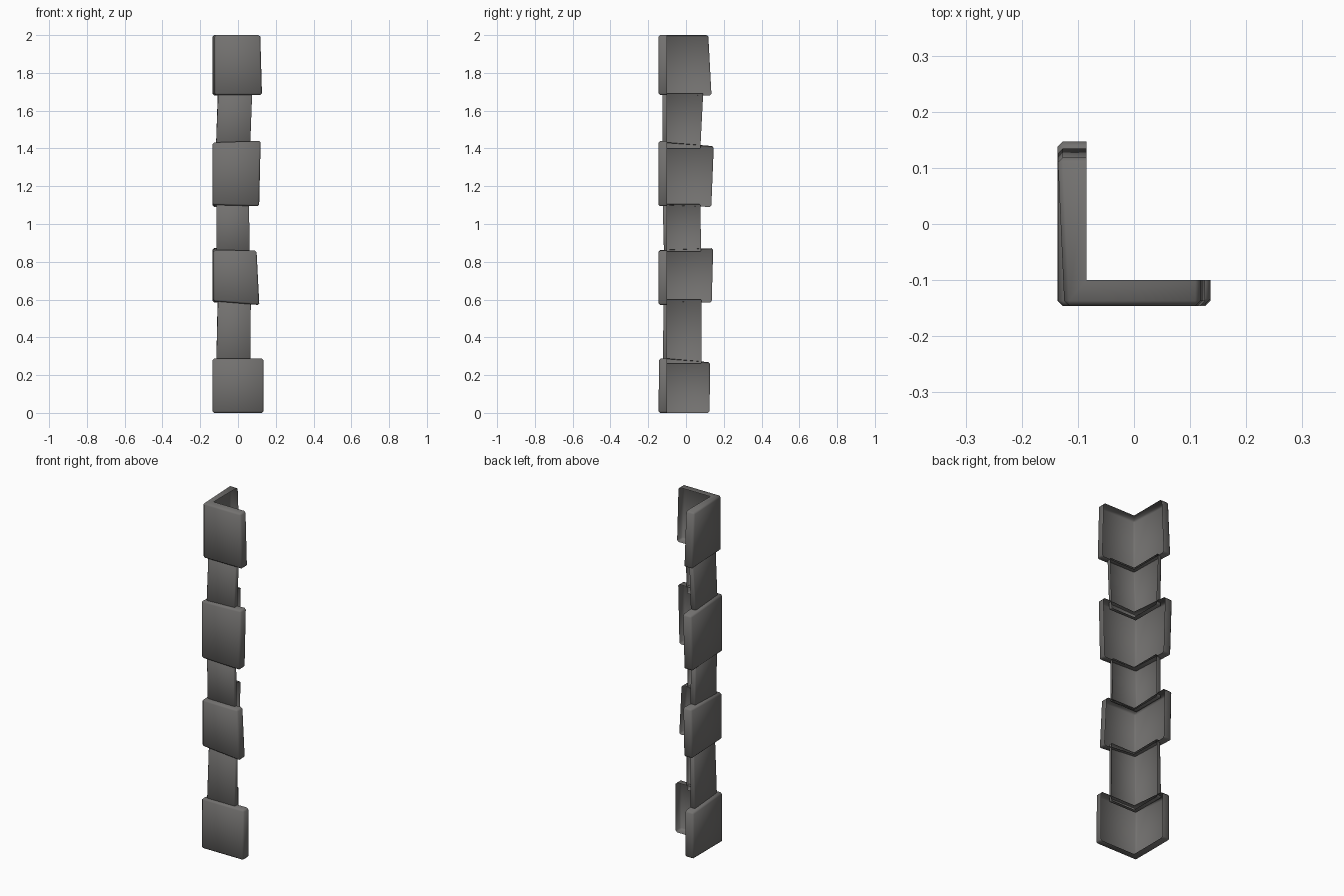
import bpy, bmesh, math

if "Cube" in bpy.data.objects:
    bpy.data.objects.remove(bpy.data.objects["Cube"])

# Weathered stone, one colour for the whole corner
stone = bpy.data.materials.new("dark_grey_stone")
stone.diffuse_color = (0.17, 0.165, 0.16, 1)
stone.use_nodes = True
stone.node_tree.nodes["Principled BSDF"].inputs["Base Color"].default_value = stone.diffuse_color

IX, IY = -0.085, -0.10  # planes where the caps and ends stop; the back is open


def corner_block(name, bottom, top, bevel):
    """L-shaped facing block, open at the back. Each level is (corner_x, corner_y,
    left_x, x_end, y_end, z at corner, z at x end, z at y end)."""
    bm = bmesh.new()
    rings, outer = [], set()
    for cx, cy, lx, xe, ye, zc, zx, zy in (bottom, top):
        pts = [(cx, cy, zc), (xe, cy, zx), (xe, IY, zx),
               (IX, IY, zc), (IX, ye, zy), (lx, ye, zy)]
        ring = [bm.verts.new(p) for p in pts]
        outer.update((ring[0], ring[1], ring[5]))
        rings.append(ring)
    lo, hi = rings
    # caps are split along the mitre so sloped tops stay clean
    for ring, flip in ((lo, True), (hi, False)):
        for ids in ((0, 1, 2, 3), (0, 3, 4, 5)):
            f = [ring[i] for i in ids]
            bm.faces.new(f[::-1] if flip else f)
    for i in range(6):
        j = (i + 1) % 6
        bm.faces.new((lo[i], lo[j], hi[j], hi[i]))
    bm.normal_update()
    # soften only the exposed outer edges, not the mitre or the inner wall
    mitres = [{lo[0], lo[3]}, {hi[0], hi[3]}]
    edges = [e for e in bm.edges
             if outer & set(e.verts) and set(e.verts) not in mitres]
    bmesh.ops.bevel(bm, geom=edges, offset=bevel, segments=1,
                    profile=0.5, affect='EDGES')
    bmesh.ops.recalc_face_normals(bm, faces=bm.faces)
    # open the back that sits against the wall
    back = [f for f in bm.faces
            if all(abs(v.co.x - IX) < 1e-4 for v in f.verts)
            or all(abs(v.co.y - IY) < 1e-4 for v in f.verts)]
    bmesh.ops.delete(bm, geom=back, context='FACES')
    me = bpy.data.meshes.new(name)
    bm.to_mesh(me)
    bm.free()
    me.materials.append(stone)
    ob = bpy.data.objects.new(name, me)
    bpy.context.collection.objects.link(ob)
    bpy.ops.object.select_all(action='DESELECT')
    ob.select_set(True)
    bpy.context.view_layer.objects.active = ob
    bpy.ops.object.shade_smooth_by_angle(angle=math.radians(55))


# Wide projecting blocks
W = 0.009
corner_block("wide_block_1",
             (-.136, -.146, -.136, .136, .125, 0, 0, 0),
             (-.136, -.142, -.136, .136, .127, .288, .288, .268), W)
corner_block("wide_block_2",
             (-.130, -.146, -.136, .113, .136, .591, .571, .584),
             (-.130, -.146, -.136, .098, .144, .862, .860, .872), W)
corner_block("wide_block_3",
             (-.135, -.146, -.136, .112, .134, 1.101, 1.094, 1.090),
             (-.135, -.146, -.136, .120, .147, 1.432, 1.440, 1.412), W)
corner_block("wide_block_4",
             (-.124, -.146, -.136, .127, .135, 1.683, 1.683, 1.681),
             (-.124, -.146, -.136, .118, .118, 2, 2, 2), W)

# Narrow recessed blocks between them
N = 0.004
corner_block("narrow_block_1",
             (-.115, -.123, -.115, .065, .082, .262, .262, .262),
             (-.106, -.118, -.108, .068, .082, .60, .60, .60), N)
corner_block("narrow_block_2",
             (-.115, -.117, -.115, .062, .080, .855, .855, .855),
             (-.115, -.123, -.115, .058, .076, 1.105, 1.105, 1.105), N)
corner_block("narrow_block_3",
             (-.117, -.125, -.117, .064, .076, 1.40, 1.40, 1.40),
             (-.105, -.125, -.107, .075, .091, 1.692, 1.692, 1.692), N)
